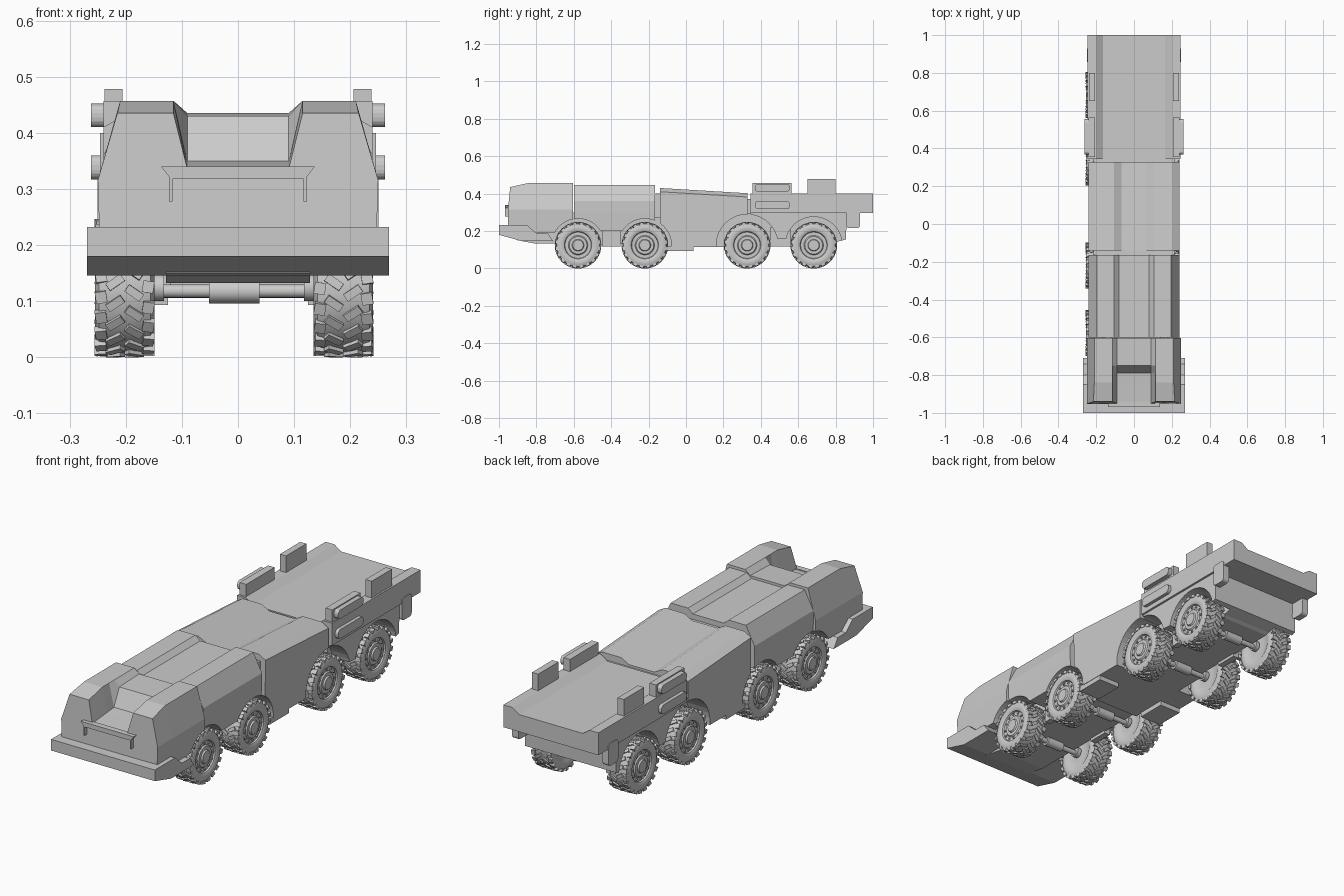
import bpy, bmesh, math
from mathutils import Matrix, Vector

cube = bpy.data.objects.get("Cube")
if cube:
    bpy.data.objects.remove(cube, do_unlink=True)

grey = bpy.data.materials.new("plain_grey")
grey.use_nodes = True
colour = (0.6, 0.6, 0.6, 1)
grey.diffuse_color = colour
grey.node_tree.nodes["Principled BSDF"].inputs["Base Color"].default_value = colour

WHEELS = (-0.577, -0.22, 0.327, 0.683)
AXLE_Z = 0.124


def finish(name, bm):
    bmesh.ops.recalc_face_normals(bm, faces=bm.faces)
    mesh = bpy.data.meshes.new(name)
    bm.to_mesh(mesh)
    bm.free()
    mesh.materials.append(grey)
    ob = bpy.data.objects.new(name, mesh)
    bpy.context.collection.objects.link(ob)
    return ob


def smooth(ob):
    bpy.ops.object.select_all(action='DESELECT')
    ob.select_set(True)
    bpy.context.view_layer.objects.active = ob
    bpy.ops.object.shade_smooth_by_angle(angle=math.radians(35))


def add_box(bm, lo, hi, rounding=0):
    lo, hi = Vector(lo), Vector(hi)
    mat = Matrix.Translation((lo + hi) / 2) @ Matrix.Diagonal((*(hi - lo), 1))
    verts = bmesh.ops.create_cube(bm, size=1, matrix=mat)['verts']
    if rounding:
        edges = {e for v in verts for e in v.link_edges
                 if abs(e.verts[0].co.x - e.verts[1].co.x) > 1e-4}
        bmesh.ops.bevel(bm, geom=list(edges), offset=rounding, segments=4,
                        profile=0.5, affect='EDGES')


def box(name, lo, hi, rounding=0):
    bm = bmesh.new()
    add_box(bm, lo, hi, rounding)
    return finish(name, bm)


def pair(name, lo, hi, rounding=0):
    # the same box on both sides
    box("left_" + name, lo, hi, rounding)
    box("right_" + name, (-hi[0], *lo[1:]), (-lo[0], *hi[1:]), rounding)


def skin(bm, rings):
    for a, b in zip(rings, rings[1:]):
        for i in range(len(a)):
            j = (i + 1) % len(a)
            bm.faces.new((a[i], a[j], b[j], b[i]))
    bm.faces.new(rings[0])
    bm.faces.new(rings[-1])


def loft(name, stations):
    # each station is y and the left half of a mirrored outline, bottom to top
    bm = bmesh.new()
    rings = []
    for y, half in stations:
        outline = half + [(-x, z) for x, z in reversed(half)]
        rings.append([bm.verts.new((x, y, z)) for x, z in outline])
    skin(bm, rings)
    return finish(name, bm)


def prism(name, profile, half_width):
    bm = bmesh.new()
    skin(bm, [[bm.verts.new((x, y, z)) for y, z in profile]
              for x in (-half_width, half_width)])
    return finish(name, bm)


def add_rod(bm, centre, radius, length, sides=24, radius2=None):
    mat = Matrix.Translation(centre) @ Matrix.Rotation(math.pi / 2, 4, 'Y')
    bmesh.ops.create_cone(bm, cap_ends=True, segments=sides, radius1=radius,
                          radius2=radius if radius2 is None else radius2,
                          depth=length, matrix=mat)


# cab with a notch in the middle of its nose
def cab_outline(top_x, top, floor):
    return [(0.246, 0.19), (0.25, 0.315), (top_x, top),
            (0.115, top), (0.09, floor)]


cab = loft("cab", [(-0.952, cab_outline(0.215, 0.435, 0.335)),
                   (-0.84, cab_outline(0.21, 0.457, 0.345)),
                   (-0.79, cab_outline(0.21, 0.457, 0.35)),
                   (-0.75, cab_outline(0.21, 0.457, 0.43)),
                   (-0.603, cab_outline(0.21, 0.457, 0.435))])
for v in cab.data.vertices:
    if v.co.y < -0.95 and v.co.z > 0.32:
        v.co.y += (v.co.z - 0.315) * 0.1

# engine cover
cover_outline = [(0.235, 0.2), (0.24, 0.3), (0.24, 0.36), (0.195, 0.446),
                 (0.105, 0.446), (0.08, 0.425)]
cover = loft("engine_cover", [(-0.6, cover_outline), (-0.165, cover_outline)])


# middle body, sloping down to the rear
def middle_outline(top):
    return [(0.238, 0.115), (0.24, top - 0.02), (0.205, top),
            (0.107, top), (0.065, top - 0.022)]


middle = loft("middle_body", [(-0.14, middle_outline(0.43)),
                              (0.328, middle_outline(0.402))])

# rear deck and the skirt below it
deck_outline = [(0.246, 0.295), (0.246, 0.4), (0.2, 0.4), (0.165, 0.376)]
loft("rear_deck", [(0.345, deck_outline), (1.0, deck_outline)])
skirt = prism("rear_skirt", [(0.345, 0.17), (0.8, 0.14), (0.855, 0.155),
                             (0.86, 0.296), (0.345, 0.296)], 0.236)

# cut the wheel arches
bm = bmesh.new()
for y, r in zip(WHEELS, (0.142, 0.142, 0.165, 0.152)):
    for s in (1, -1):
        add_rod(bm, (s * 0.23, y, AXLE_Z), r, 0.2, 40)
cutter = finish("arch_cutters", bm)
cutter.hide_render = True
for ob in (cab, cover, middle, skirt):
    mod = ob.modifiers.new("arches", 'BOOLEAN')
    mod.operation = 'DIFFERENCE'
    mod.solver = 'EXACT'
    mod.object = cutter
    bpy.context.view_layer.objects.active = ob
    bpy.ops.object.modifier_apply(modifier=mod.name)
bpy.data.objects.remove(cutter, do_unlink=True)

# chassis, joints between the bodies and side steps
prism("chassis", [(-0.9, 0.15), (-0.8, 0.132), (0.78, 0.132), (0.84, 0.16),
                  (0.84, 0.3), (-0.9, 0.3)], 0.128)
box("front_joint", (-0.215, -0.17, 0.27), (0.215, -0.135, 0.4))
box("rear_joint", (-0.215, 0.32, 0.29), (0.215, 0.35, 0.37))
pair("side_step", (0.125, -0.1, 0.093), (0.236, 0.04, 0.12))
pair("frame_rail", (0.12, -0.45, 0.118), (0.15, -0.35, 0.22))
pair("rear_frame_rail", (0.12, 0.45, 0.118), (0.15, 0.56, 0.22))

# bumper and nose guard
prism("front_bumper", [(-1.0, 0.232), (-1.0, 0.18), (-0.88, 0.146),
                       (-0.71, 0.146), (-0.74, 0.188), (-0.8, 0.188),
                       (-0.85, 0.232)], 0.269)
bm = bmesh.new()
skin(bm, [[bm.verts.new((x, y, z)) for x, z in
           ((-0.12, 0.318), (0.12, 0.318), (0.137, 0.34), (-0.137, 0.34))]
          for y in (-0.968, -0.94)])
for s in (1, -1):
    add_box(bm, (s * 0.12 - 0.003, -0.968, 0.278), (s * 0.12 + 0.003, -0.945, 0.322))
finish("nose_guard", bm)

# deck fittings
pair("deck_panel", (0.206, 0.65, 0.38), (0.238, 0.8, 0.478))
pair("locker", (0.206, 0.355, 0.38), (0.24, 0.565, 0.457))
pair("upper_canister", (0.22, 0.368, 0.41), (0.262, 0.555, 0.452), 0.017)
pair("lower_canister", (0.22, 0.368, 0.317), (0.262, 0.555, 0.36), 0.017)
pair("rear_bracket", (0.218, 0.858, 0.215), (0.25, 0.93, 0.32), 0.015)

# axles with a differential housing
for n, y in enumerate(WHEELS):
    bm = bmesh.new()
    add_rod(bm, (-0.007, y, 0.118), 0.012, 0.3, 16)
    add_rod(bm, (-0.007, y, 0.118), 0.022, 0.09, 16)
    for s in (1, -1):
        add_rod(bm, (s * 0.135 - 0.007, y, AXLE_Z), 0.024, 0.02, 20)
    smooth(finish("axle_%d" % (n + 1), bm))

# wheel: turned tyre and rim, tread lugs and bolts
bm = bmesh.new()
rim = [(-0.045, 0.04), (-0.045, 0.07), (-0.051, 0.08), (-0.053, 0.1),
       (-0.046, 0.114), (-0.03, 0.118), (0.03, 0.118), (0.046, 0.114),
       (0.053, 0.1), (0.051, 0.08), (0.047, 0.073), (0.04, 0.07),
       (0.04, 0.052), (0.046, 0.047), (0.046, 0.032), (0.053, 0.028)]
SIDES = 40
skin(bm, [[bm.verts.new((x, r * math.cos(a), r * math.sin(a)))
           for a in (math.tau * i / SIDES for i in range(SIDES))]
          for x, r in rim])


def add_block(x, radius, angle, twist, size):
    mat = (Matrix.Rotation(angle, 4, 'X') @ Matrix.Translation((x, 0, radius))
           @ Matrix.Rotation(twist, 4, 'Z') @ Matrix.Diagonal((*size, 1)))
    bmesh.ops.create_cube(bm, size=1, matrix=mat)


LUGS = 20
for i in range(LUGS):
    for s in (1, -1):
        a = math.tau * (i + (0.25 if s > 0 else -0.25)) / LUGS
        add_block(s * 0.017, 0.119, a, s * 0.6, (0.032, 0.015, 0.01))
        add_block(s * 0.042, 0.115, a + 0.09, s * 0.15, (0.02, 0.021, 0.014))
for i in range(12):
    add_block(0.041, 0.061, math.tau * i / 12, 0, (0.008, 0.008, 0.008))
master = finish("wheel_master", bm)
smooth(master)
for n, y in enumerate(WHEELS):
    for s, side in ((1, "left"), (-1, "right")):
        wheel = bpy.data.objects.new("%s_wheel_%d" % (side, n + 1), master.data)
        wheel.location = (s * 0.195 - 0.007, y, AXLE_Z)
        wheel.rotation_euler.z = 0 if s > 0 else math.pi
        bpy.context.collection.objects.link(wheel)
bpy.data.objects.remove(master, do_unlink=True)
